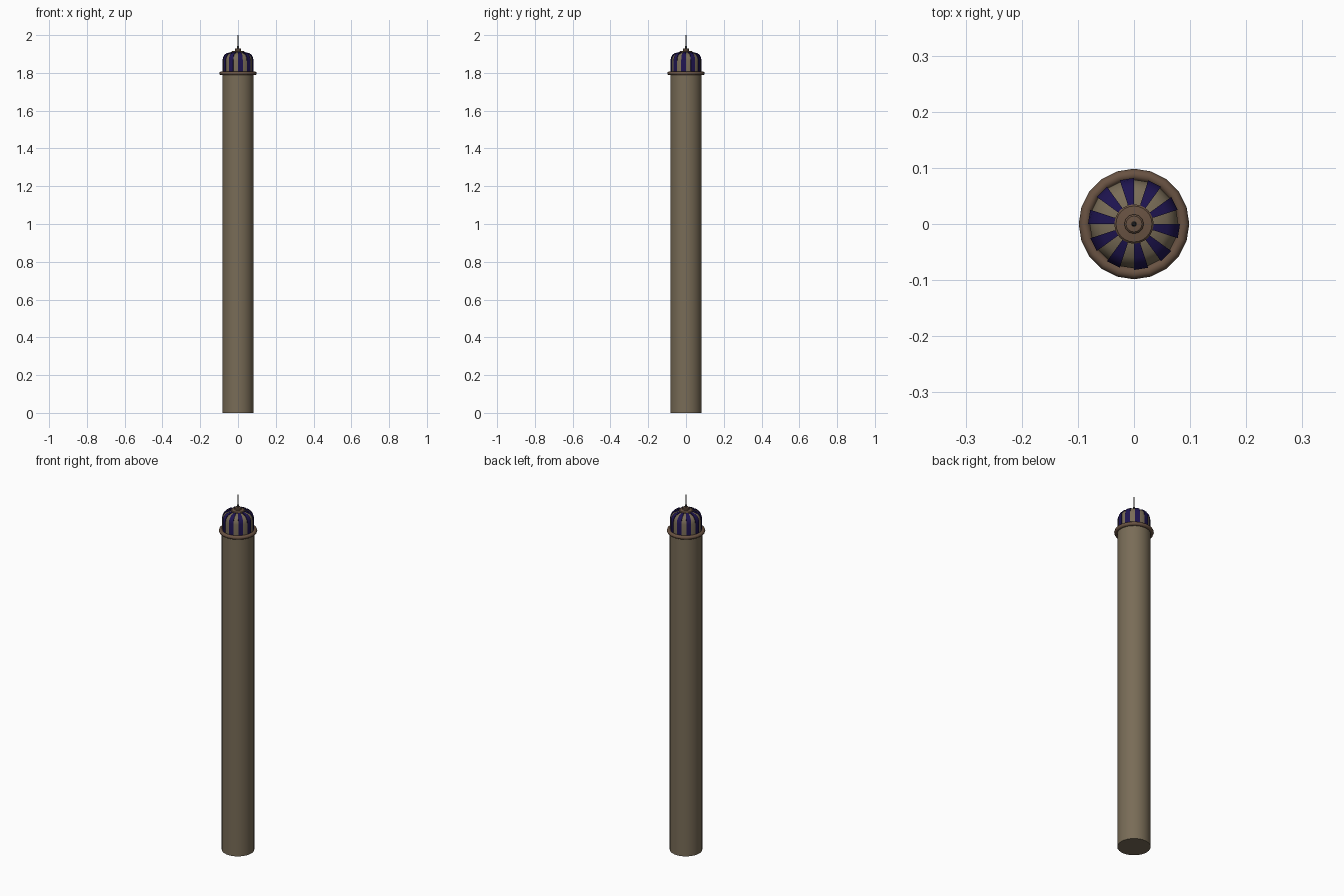
import bpy, bmesh, math

if "Cube" in bpy.data.objects:
    bpy.data.objects.remove(bpy.data.objects["Cube"])


def material(name, rgb):
    m = bpy.data.materials.new(name)
    m.diffuse_color = (*rgb, 1)
    m.use_nodes = True
    m.node_tree.nodes["Principled BSDF"].inputs["Base Color"].default_value = m.diffuse_color
    return m


stone = material("stone", (0.19, 0.15, 0.095))
copper = material("copper", (0.14, 0.085, 0.055))
navy = material("navy", (0.013, 0.007, 0.08))
iron = material("iron", (0.06, 0.055, 0.05))


def finish(name, bm, mat):
    bmesh.ops.recalc_face_normals(bm, faces=bm.faces)
    mesh = bpy.data.meshes.new(name)
    bm.to_mesh(mesh)
    bm.free()
    mesh.materials.append(mat)
    obj = bpy.data.objects.new(name, mesh)
    bpy.context.collection.objects.link(obj)
    bpy.ops.object.select_all(action='DESELECT')
    obj.select_set(True)
    bpy.context.view_layer.objects.active = obj
    bpy.ops.object.shade_smooth_by_angle(angle=math.radians(30))
    return obj


def lathe(name, profile, sides, mat):
    """Revolve an (r, z) profile around z and cap both ends."""
    bm = bmesh.new()
    rings = [[bm.verts.new((r * math.cos(math.tau * i / sides),
                            r * math.sin(math.tau * i / sides), z))
              for i in range(sides)] for r, z in profile]
    for a, b in zip(rings, rings[1:]):
        for i in range(sides):
            j = (i + 1) % sides
            bm.faces.new((a[i], a[j], b[j], b[i]))
    bm.faces.new(rings[0][::-1])
    bm.faces.new(rings[-1])
    return finish(name, bm, mat)


# Shaft
lathe("shaft", [(0.083, 0), (0.083, 1.80)], 32, stone)

# Rounded collar below the dome
bpy.ops.mesh.primitive_torus_add(major_radius=0.088, minor_radius=0.0105,
                                 major_segments=20, minor_segments=10,
                                 location=(0, 0, 1.798))
collar = bpy.context.object
collar.name = "collar"
collar.data.materials.append(copper)
bpy.ops.object.shade_smooth_by_angle(angle=math.radians(40))

# Stone dome
dome = [(0.079, 1.795), (0.079, 1.866), (0.076, 1.880), (0.070, 1.891),
        (0.060, 1.900), (0.034, 1.908)]
lathe("dome", dome, 20, stone)

# Ten dark panels standing slightly proud of alternate dome faces
panel = [(0.082, 1.80), (0.082, 1.868), (0.079, 1.883), (0.072, 1.895),
         (0.061, 1.904), (0.034, 1.911)]
bm = bmesh.new()
step = math.tau / 20
for k in range(1, 20, 2):
    def edge(profile, a):
        return [bm.verts.new((r * math.cos(a), r * math.sin(a), z))
                for r, z in profile]
    o0, o1 = edge(panel, k * step), edge(panel, (k + 1) * step)
    i0, i1 = edge(dome, k * step), edge(dome, (k + 1) * step)
    for n in range(len(panel) - 1):
        bm.faces.new((o0[n], o1[n], o1[n + 1], o0[n + 1]))
        bm.faces.new((i0[n], o0[n], o0[n + 1], i0[n + 1]))
        bm.faces.new((o1[n], i1[n], i1[n + 1], o1[n + 1]))
finish("dome_panels", bm, navy)

# Finial: stepped cap and spike
lathe("cap", [(0.035, 1.903), (0.035, 1.912), (0.032, 1.915), (0.017, 1.917),
              (0.017, 1.926), (0.014, 1.929), (0.005, 1.930)], 24, copper)
lathe("spike", [(0.005, 1.925), (0.005, 1.94), (0.0035, 1.945),
                (0.002, 2.0)], 10, iron)
